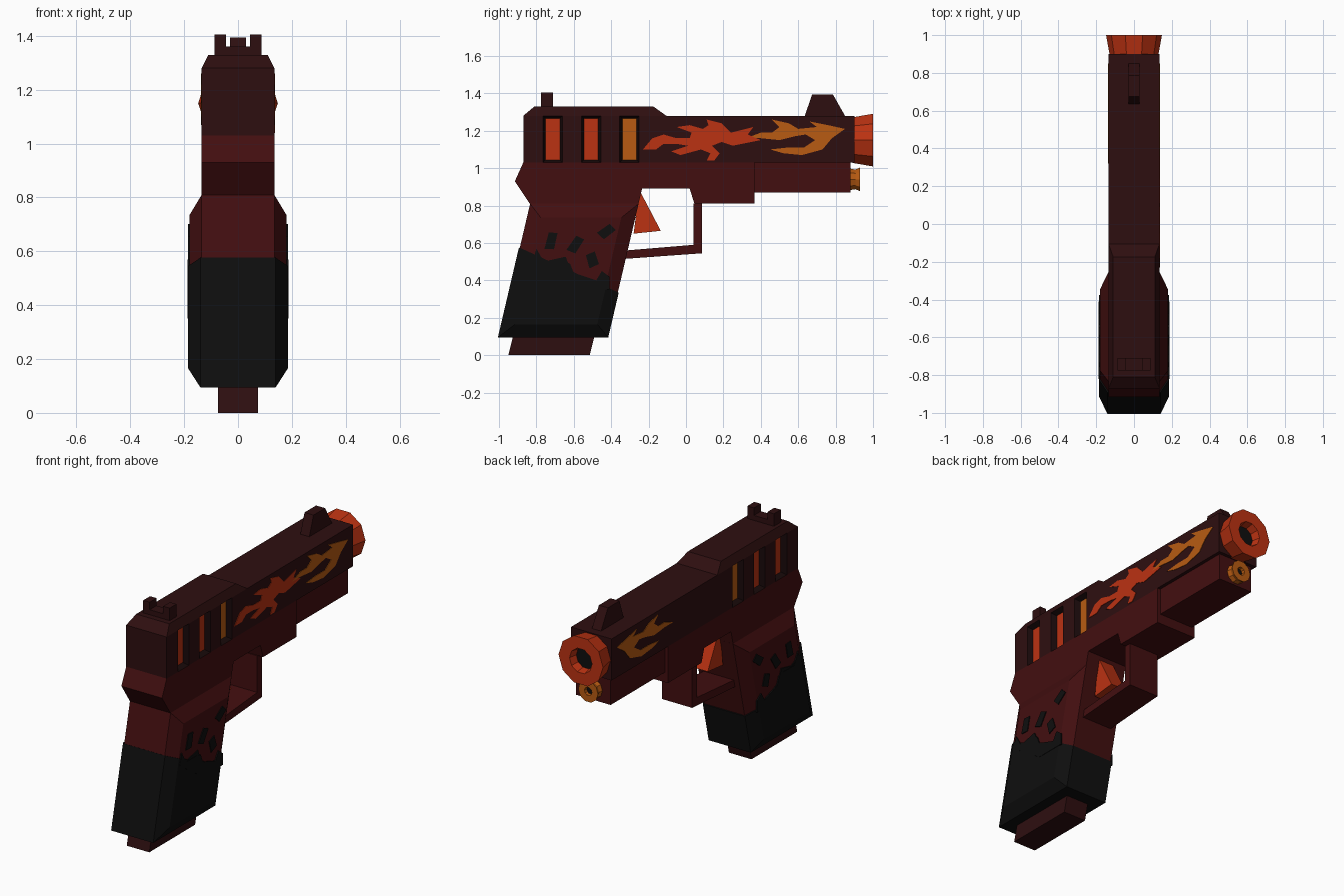
import bpy, bmesh, math
from mathutils import Vector

cube = bpy.data.objects.get("Cube")
if cube:
    bpy.data.objects.remove(cube, do_unlink=True)


def material(name, color):
    m = bpy.data.materials.new(name)
    m.use_nodes = True
    m.diffuse_color = (*color, 1)
    m.node_tree.nodes["Principled BSDF"].inputs["Base Color"].default_value = (*color, 1)
    return m


SLIDE = material("dark brown", (.027, .0045, .005))
FRAME = material("maroon", (.055, .0045, .005))
RED = material("flame red", (.5, .032, .006))
AMBER = material("amber", (.48, .105, .006))
BLACK = material("black", (.0045, .0045, .0045))
RECESS = material("recess brown", (.009, .0027, .003))


def loft(name, rings, *mats):
    """Skin a series of equal-length rings and cap both ends."""
    bm = bmesh.new()
    loops = [[bm.verts.new(p) for p in ring] for ring in rings]
    n = len(loops[0])
    bm.faces.new(loops[0])
    for a, b in zip(loops, loops[1:]):
        for i in range(n):
            j = (i + 1) % n
            bm.faces.new((a[i], a[j], b[j], b[i]))
    bm.faces.new(loops[-1])
    bmesh.ops.recalc_face_normals(bm, faces=bm.faces)
    mesh = bpy.data.meshes.new(name)
    bm.to_mesh(mesh)
    bm.free()
    for m in mats:
        mesh.materials.append(m)
    obj = bpy.data.objects.new(name, mesh)
    bpy.context.collection.objects.link(obj)
    return obj


def prism(name, profile, x0, x1, mat):
    """Extrude a side profile of (y, z) points across x."""
    return loft(name, [[(x, y, z) for y, z in profile] for x in (x0, x1)], mat)


def box(name, x0, x1, y0, y1, z0, z1, mat):
    return prism(name, [(y0, z0), (y1, z0), (y1, z1), (y0, z1)], x0, x1, mat)


def tube(name, z, stations, sides, *mats):
    """Faceted turned part along y; the last face is the floor of the bore."""
    rings = [[(r * math.cos(t), y, z + r * math.sin(t))
              for t in (math.tau * i / sides for i in range(sides))]
             for y, r in stations]
    obj = loft(name, rings, *mats)
    obj.data.polygons[len(obj.data.polygons) - 1].material_index = 1
    return obj


# Slide with recessed coloured vents on both sides
W = .135
slide = box("slide", -W, W, -.87, .9, 1.03, 1.28, SLIDE)
for m in (RECESS, RED, AMBER):
    slide.data.materials.append(m)
vents = [(-.765, 2), (-.56, 2), (-.355, 3)]
VENT_W = .105
bm = bmesh.new()
bm.from_mesh(slide.data)
for start, _ in vents:
    for y in (start, start + VENT_W):
        bmesh.ops.bisect_plane(bm, geom=bm.verts[:] + bm.edges[:] + bm.faces[:],
                               plane_co=(0, y, 0), plane_no=(0, 1, 0))
bm.normal_update()
for start, color in vents:
    panes = [f for f in bm.faces if abs(f.normal.x) > .9
             and start < f.calc_center_median().y < start + VENT_W]
    rim = bmesh.ops.inset_individual(bm, faces=panes, thickness=.021, depth=-.03)
    for f in rim["faces"]:
        f.material_index = 1
    for f in panes:
        f.material_index = color
bm.to_mesh(slide.data)
bm.free()


def rect(x, y0, y1, z):
    return [(-x, y0, z), (x, y0, z), (x, y1, z), (-x, y1, z)]


loft("slide_hump", [rect(W, -.87, -.105, 1.28), rect(.11, -.81, -.175, 1.33)], SLIDE)

# Sights
prism("front_sight", [(.635, 1.28), (.675, 1.395), (.785, 1.395), (.85, 1.28)], -.03, .03, SLIDE)
box("rear_sight_base", -.088, .088, -.775, -.71, 1.33, 1.36, SLIDE)
for side, s in (("left", 1), ("right", -1)):
    box("rear_sight_post_" + side, s * .045, s * .088, -.775, -.71, 1.36, 1.405, SLIDE)

# Frame, rail and trigger group
prism("frame", [(-.87, 1.03), (-.915, .93), (-.835, .81), (-.254, .81), (-.235, .89),
                (.02, .89), (.045, .81), (.365, .81), (.365, 1.03)], -W, W, FRAME)
box("front_rail", -.115, .115, .365, .88, .87, 1.03, FRAME)
prism("trigger_guard", [(.04, .81), (.085, .81), (.085, .545), (-.33, .515),
                        (-.32, .56), (.04, .59)], -.1, .1, FRAME)
prism("trigger", [(-.25, .885), (-.135, .665), (-.28, .65)], -.05, .05, RED)


# Slanted grip with raised, bevelled side panels
def grip_ring(x, z0, z1, inset):
    lean = .234
    def rear(z): return -1.023 + lean * z + inset
    def front(z): return -.443 + lean * z - inset
    return [(x, rear(z0), z0), (x, front(z0), z0), (x, front(z1), z1), (x, rear(z1), z1)]


def grip_body(name, grow, mat):
    wide, mid = .18 + grow, W + grow
    outer, inner = (.17 - grow, .735, .075 - grow), (.1 - grow, .81, -grow)
    return loft(name, [grip_ring(-wide, *outer), grip_ring(-mid, *inner),
                       grip_ring(mid, *inner), grip_ring(wide, *outer)], mat)


grip_body("grip", 0, FRAME)
cover = grip_body("grip_cover", .005, BLACK)
bm = bmesh.new()
bm.from_mesh(cover.data)
bmesh.ops.bisect_plane(bm, geom=bm.verts[:] + bm.edges[:] + bm.faces[:],
                       plane_co=(0, -.89, .575), plane_no=(0, .453, 1), clear_outer=True)
bmesh.ops.holes_fill(bm, edges=[e for e in bm.edges if e.is_boundary])
bm.to_mesh(cover.data)
bm.free()

loft("magazine_base", [[(x, y, z) for x, y in ((-.075, a), (.075, a), (.075, b), (-.075, b))]
                       for z, a, b in ((0, -.95, -.515), (.12, -.92, -.485))], SLIDE)

# Jagged edge and loose shards above the black cover
jagged = [(-.82, .5), (-.8, .57), (-.76, .5), (-.66, .5), (-.62, .49), (-.6, .44),
          (-.48, .4), (-.45, .45), (-.41, .42), (-.41, .35), (-.6, .35)]
shards = [(-.72, .61, .05, .1, -15), (-.59, .59, .05, .1, -35), (-.425, .66, .05, .09, -55),
          (-.68, .495, .1, .05, 10), (-.5, .51, .055, .08, 15)]
for side, s in (("left", 1), ("right", -1)):
    prism("cover_edge_" + side, jagged, s * .179, s * .187, BLACK)
    for i, (y, z, w, h, angle) in enumerate(shards):
        c, n = math.cos(math.radians(angle)), math.sin(math.radians(angle))
        corners = [(-w / 2, -h / 2), (w / 2, -h / 2.6), (w / 2.4, h / 2), (-w / 2, h / 2.4)]
        prism(f"shard_{side}_{i}", [(y + a * c - b * n, z + a * n + b * c) for a, b in corners],
              s * .179, s * .185, BLACK)

# Muzzle and the small lamp below it
tube("muzzle", 1.15, [(.89, .128), (1, .148), (1, .075), (.95, .065)], 10, RED, BLACK)
tube("lamp", .94, [(.87, .062), (.905, .055), (.93, .066), (.93, .025), (.91, .022)],
     10, AMBER, BLACK)

# Painted flames, in hundredths of a unit
red_flame = [(-23, 110), (-18, 116), (-12, 118), (-5, 116), (2, 116), (3, 119), (-5, 122),
             (2, 123), (9, 121), (12, 123), (11, 126), (19, 124), (24, 119), (36, 122),
             (33, 118), (40, 115), (25, 112), (19, 114), (14, 112), (18, 108), (15, 104),
             (11, 104), (13, 108), (8, 110), (-3, 107), (-8, 109), (1, 112), (-5, 113),
             (-12, 113), (-16, 110)]
amber_flame = [(32, 116), (40, 119), (46, 119), (50, 122), (46, 126), (55, 124), (60, 121),
               (70, 122), (66, 125), (76, 123), (85, 121), (78, 116), (73, 110), (62, 107),
               (52, 108), (45, 110), (54, 111), (63, 111), (69, 115), (64, 118), (58, 117),
               (50, 115), (40, 116)]


def flame(name, outline, s, mat):
    prism(name, [(y / 100, z / 100) for y, z in outline], s * .134, s * .138, mat)


flame("red_flame", red_flame, 1, RED)
flame("amber_flame_left", amber_flame, 1, AMBER)
flame("amber_flame_right", amber_flame, -1, AMBER)
